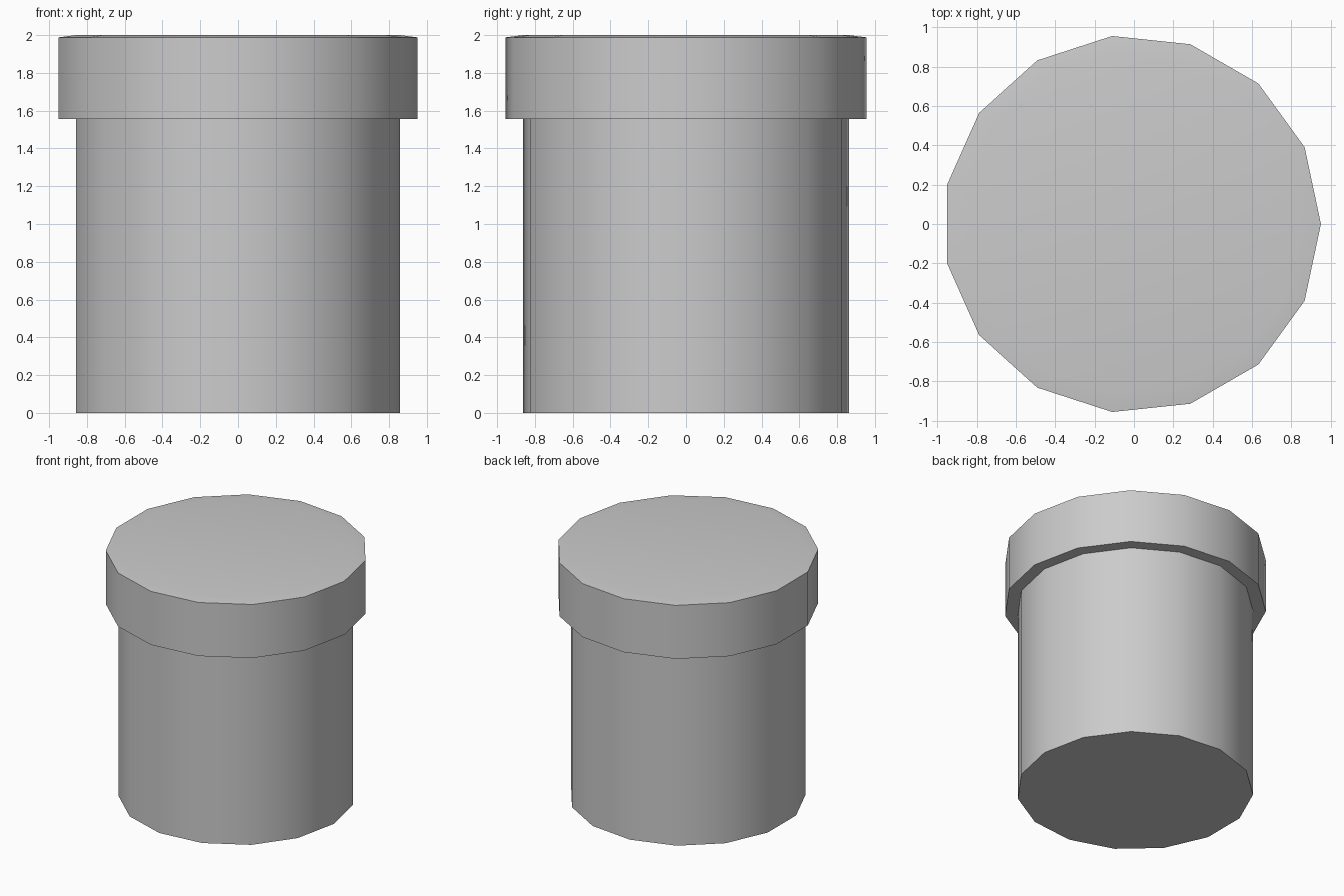
import bpy, bmesh, math

if "Cube" in bpy.data.objects:
    bpy.data.objects.remove(bpy.data.objects["Cube"])

SIDES = 15
OFFSET_X = -0.0105  # keeps the odd-sided outline centred on x


def turned(name, profile):
    """Closed solid from (radius, z) rings, capped at both ends."""
    bm = bmesh.new()
    rings = []
    for r, z in profile:
        rings.append([bm.verts.new((OFFSET_X + r * math.cos(2 * math.pi * i / SIDES),
                                    r * math.sin(2 * math.pi * i / SIDES), z))
                      for i in range(SIDES)])
    for a, b in zip(rings, rings[1:]):
        for i in range(SIDES):
            j = (i + 1) % SIDES
            bm.faces.new((a[i], a[j], b[j], b[i]))
    bm.faces.new(rings[0][::-1])
    bm.faces.new(rings[-1])
    mesh = bpy.data.meshes.new(name)
    bm.to_mesh(mesh)
    bm.free()
    obj = bpy.data.objects.new(name, mesh)
    bpy.context.collection.objects.link(obj)
    bpy.ops.object.select_all(action='DESELECT')
    obj.select_set(True)
    bpy.context.view_layer.objects.active = obj
    bpy.ops.object.shade_smooth_by_angle(angle=math.radians(30))
    return obj


# Single pillar: shaft, overhanging collar, shallow sloped rim and flat top
turned("capped_pillar", [(0.867, 0), (0.867, 1.555), (0.961, 1.555),
                         (0.961, 1.988), (0.867, 2.0)])
